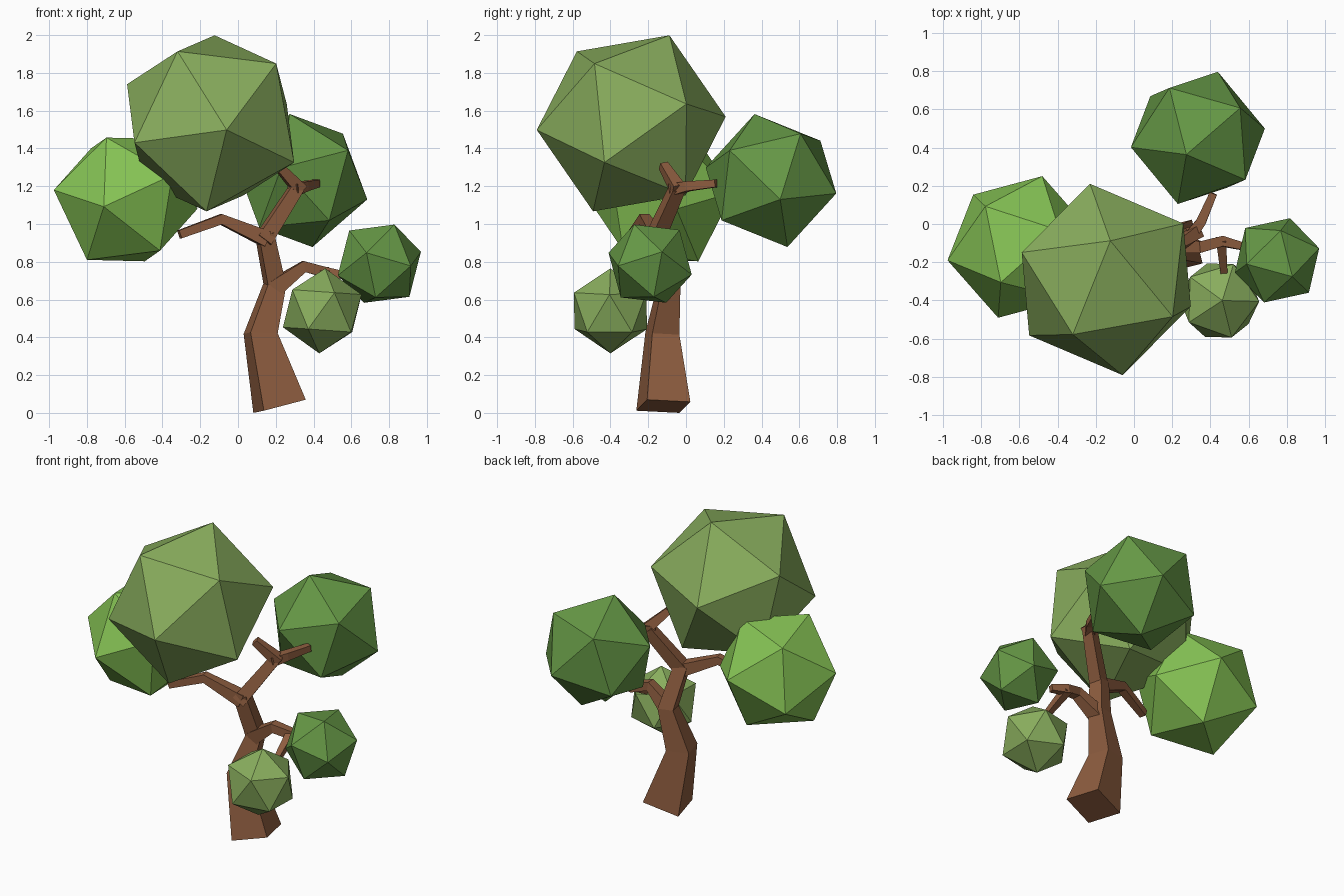
import bpy, bmesh
from mathutils import Vector, Matrix

if "Cube" in bpy.data.objects:
    bpy.data.objects.remove(bpy.data.objects["Cube"])


def material(name, rgb):
    m = bpy.data.materials.new(name)
    m.diffuse_color = (*rgb, 1)
    m.use_nodes = True
    m.node_tree.nodes["Principled BSDF"].inputs["Base Color"].default_value = m.diffuse_color
    return m


def add_object(name, bm, mat):
    bmesh.ops.recalc_face_normals(bm, faces=bm.faces)
    me = bpy.data.meshes.new(name)
    bm.to_mesh(me)
    bm.free()
    me.materials.append(mat)
    ob = bpy.data.objects.new(name, me)
    bpy.context.collection.objects.link(ob)
    return ob


def frame(a, b):
    """Rotation matrix whose first axis is a and whose first two span a, b."""
    x = a.normalized()
    z = a.cross(b).normalized()
    return Matrix((x, z.cross(x), z)).transposed()


def foliage(name, centre, a, b, mat):
    """Icosahedron with one corner at offset a and a neighbouring one towards b."""
    a, b = Vector(a), Vector(b)
    bm = bmesh.new()
    bmesh.ops.create_icosphere(bm, subdivisions=1, radius=a.length)
    top = max(bm.verts, key=lambda v: v.co.z)
    near = top.link_edges[0].other_vert(top)
    rot = frame(a, b) @ frame(top.co, near.co).transposed()
    bm.transform(Matrix.Translation(centre) @ rot.to_4x4())
    add_object(name, bm, mat)


def limb(name, nodes, mat, ref=(-.25, .97, 0)):
    """Square tapered sweep; each node is x, y, z, half width."""
    pts = [Vector(n[:3]) for n in nodes]
    ref = Vector(ref)
    bm = bmesh.new()
    rings = []
    for i, p in enumerate(pts):
        t = Vector()
        if i > 0:
            t += (p - pts[i - 1]).normalized()
        if i < len(pts) - 1:
            t += (pts[i + 1] - p).normalized()
        t.normalize()
        u = (ref - t * ref.dot(t)).normalized()
        v = t.cross(u)
        h = nodes[i][3]
        rings.append([bm.verts.new(p + h * (su * u + sv * v))
                      for su, sv in ((-1, -1), (1, -1), (1, 1), (-1, 1))])
    for r, s in zip(rings, rings[1:]):
        for k in range(4):
            j = (k + 1) % 4
            bm.faces.new((r[k], r[j], s[j], s[k]))
    bm.faces.new(rings[0])
    bm.faces.new(rings[-1])
    add_object(name, bm, mat)


bark = material("bark", (.27, .11, .05))
pale = material("leaf_pale", (.25, .42, .11))
bright = material("leaf_bright", (.24, .55, .09))
deep = material("leaf_deep", (.13, .31, .06))

# Trunk and branches
Z = (0, 0, 1)
limb("trunk", [(.22, -.12, .035, .118), (.12, -.125, .42, .074),
               (.195, -.09, .68, .05), (.14, -.16, .95, .042)], bark)
limb("left_branch", [(.15, -.16, .92, .042), (-.09, -.22, 1.025, .027),
                     (-.31, -.28, .945, .022)], bark)
limb("upper_branch", [(.13, -.17, .91, .042), (.31, -.045, 1.19, .034)], bark)
limb("back_branch", [(.29, -.07, 1.18, .032), (.35, .01, 1.2, .026),
                     (.415, .16, 1.215, .02)], bark, Z)
limb("crown_branch", [(.33, -.04, 1.18, .034), (.21, -.12, 1.31, .022)], bark)
limb("right_branch", [(.19, -.10, .66, .045), (.35, -.12, .775, .03),
                      (.46, -.09, .745, .027), (.56, -.115, .73, .02)], bark)
limb("lower_branch", [(.455, -.08, .75, .026), (.47, -.25, .65, .018)], bark, Z)

# Foliage clumps
foliage("crown_foliage", (-.145, -.29, 1.533), (.085, -.5, -.035), (.345, -.19, .315), pale)
foliage("left_foliage", (-.595, -.12, 1.13), (-.38, -.07, .05), (-.11, -.185, .325), bright)
foliage("back_foliage", (.334, .45, 1.23), (-.06, -.087, .352), (-.35, -.05, .105), deep)
foliage("right_foliage", (.748, -.19, .79), (.08, -.085, .207), (-.07, -.215, .05), deep)
foliage("lower_foliage", (.446, -.4, .54), (.016, 0, .225), (.2, -.005, .085), pale)
